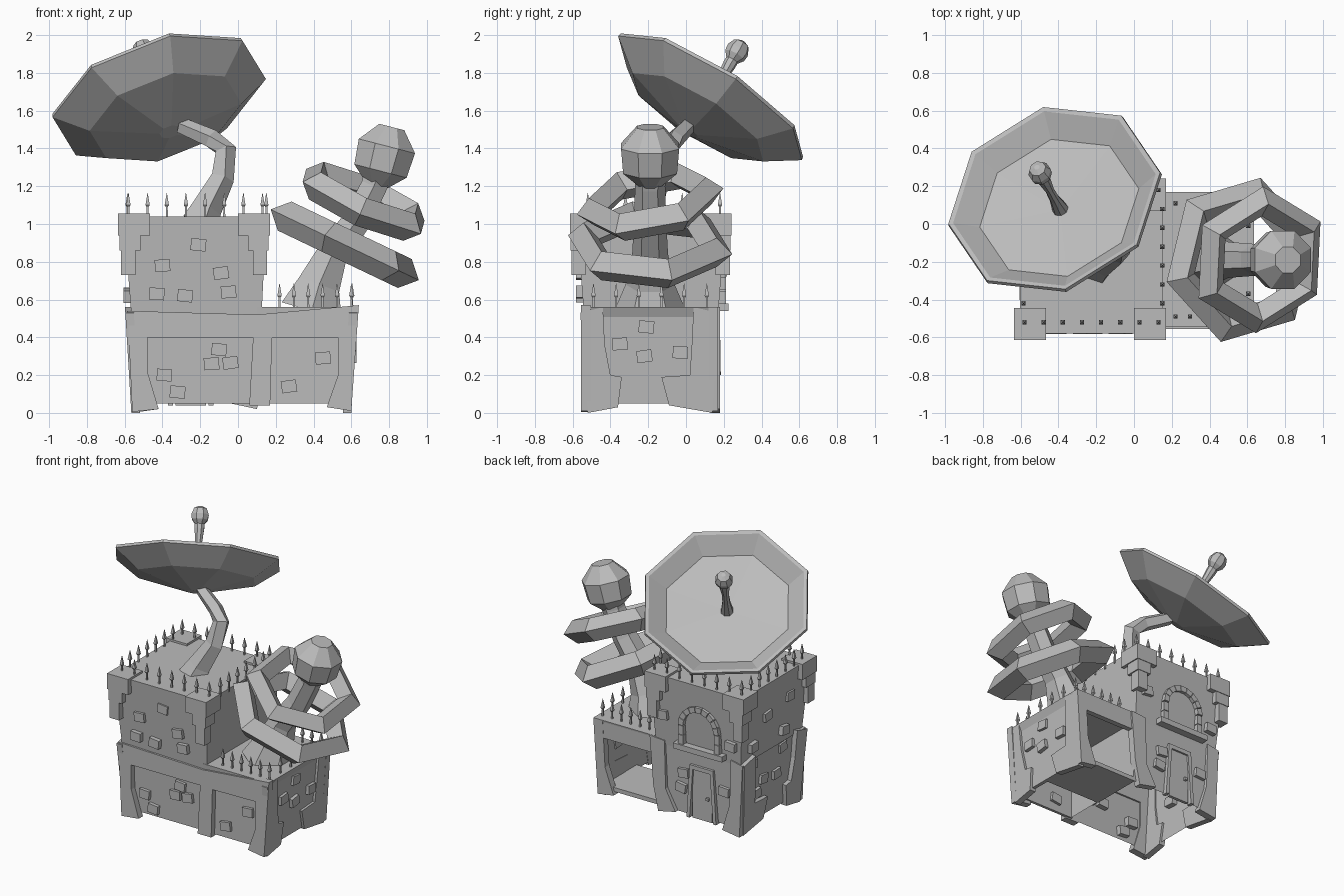
import bpy, bmesh, math
from mathutils import Vector

if "Cube" in bpy.data.objects:
    bpy.data.objects.remove(bpy.data.objects["Cube"])

GREY = (0.5, 0.5, 0.5, 1)
stone = bpy.data.materials.new("stone_grey")
stone.use_nodes = True
stone.diffuse_color = GREY
stone.node_tree.nodes["Principled BSDF"].inputs["Base Color"].default_value = GREY


def finish(name, bm):
    bmesh.ops.recalc_face_normals(bm, faces=bm.faces)
    mesh = bpy.data.meshes.new(name)
    bm.to_mesh(mesh)
    bm.free()
    mesh.materials.append(stone)
    ob = bpy.data.objects.new(name, mesh)
    bpy.context.collection.objects.link(ob)
    return ob


def loft(name, rings, bottom=True, top=True, closed=False):
    """Skin a list of equal-length point rings."""
    bm = bmesh.new()
    vs = [[bm.verts.new(p) for p in r] for r in rings]
    pairs = list(zip(vs, vs[1:])) + ([(vs[-1], vs[0])] if closed else [])
    n = len(vs[0])
    for a, b in pairs:
        for i in range(n):
            j = (i + 1) % n
            bm.faces.new((a[i], a[j], b[j], b[i]))
    if bottom and not closed:
        bm.faces.new(vs[0])
    if top and not closed:
        bm.faces.new(vs[-1])
    return finish(name, bm)


def prism(name, pts, axis, a, b):
    """Extrude an outline along x or y from a to b."""
    place = (lambda d, p: (d, p[0], p[1])) if axis == "x" else (lambda d, p: (p[0], d, p[1]))
    return loft(name, [[place(d, p) for p in pts] for d in (a, b)])


def rect(x0, x1, y0, y1, z):
    return [(x0, y0, z), (x1, y0, z), (x1, y1, z), (x0, y1, z)]


def box(name, x0, x1, y0, y1, z0, z1):
    return loft(name, [rect(x0, x1, y0, y1, z0), rect(x0, x1, y0, y1, z1)])


def circle(c, axis, r, n, turn=0.0, ref=Vector((1, 0, 0))):
    """Polygon ring round an axis; ref fixes the zero angle."""
    axis = Vector(axis).normalized()
    u = (ref - axis * ref.dot(axis)).normalized()
    v = axis.cross(u)
    angs = [turn + math.tau * i / n for i in range(n)]
    return [Vector(c) + u * r * math.cos(t) + v * r * math.sin(t) for t in angs]


def lathe(name, c, axis, profile, n, turn=0.0, ref=Vector((1, 0, 0))):
    axis = Vector(axis).normalized()
    return loft(name, [circle(Vector(c) + axis * h, axis, r, n, turn, ref) for r, h in profile])


def tube(name, path, radii, n=4, turn=math.pi / 4):
    path = [Vector(p) for p in path]
    last = len(path) - 1
    rings = [circle(p, path[min(i + 1, last)] - path[max(i - 1, 0)], radii[i], n, turn,
                    Vector((0, 1, 0))) for i, p in enumerate(path)]
    return loft(name, rings)


# Tower walls, open underneath, and hollow wing
loft("tower_upper", [rect(-.565, .125, -.54, .17, .52), rect(-.605, .15, -.58, .21, 1.04)], bottom=False)
loft("tower_lower", [rect(-.54, .13, -.51, .15, .05), rect(-.56, .13, -.52, .165, .54)],
     bottom=False, top=False)
box("wing_front_wall", .12, .59, -.515, -.495, .05, .54)
loft("wing_end_wall", [rect(.56, .585, -.505, .14, .05), rect(.59, .615, -.515, .16, .54)])
box("wing_floor", .12, .57, -.23, .15, .05, .08)
loft("wing_roof", [rect(.1, .61, -.54, .16, .5), rect(.1, .635, -.545, .17, .56)])

# Front frame with two recessed bays
prism("front_frame", [(-.585, .54), (.1, .52), (.64, .57), (.6, .01), (.47, .03), (.53, .2),
      (.53, .4), (.18, .395), (.17, .04), (.06, .04), (.08, .4), (-.48, .4), (-.48, .22),
      (-.42, .02), (-.56, .005)], "y", -.555, -.505)

# Stepped corner piers on both ends, leaning in towards the ground
front_pier = [(-.56, .53), (-.44, .56), (-.43, .36), (-.4, .2), (-.34, .19), (-.36, .03), (-.52, 0)]
back_pier = [(.17, .53), (.04, .56), (.03, .35), (.02, .2), (-.13, .19), (-.09, .04), (.14, 0)]
for side, s, foot in (("left", 1, .555), ("right", -1, .52)):
    for end, outline in (("front", front_pier), ("back", back_pier)):
        loft(f"{side}_{end}_pier", [[(s * (foot + d + .06 * z), y, z) for y, z in outline]
                                    for d in (0, .045)])

# Back piers
prism("back_corner_pier", [(-.585, .53), (-.49, .55), (-.48, .22), (-.42, .02), (-.56, 0)], "y", .13, .18)
prism("back_middle_pier", [(.17, .56), (.05, .55), (.04, .2), (-.04, .05), (.1, .02), (.14, .2)],
      "y", .13, .18)
prism("back_wing_pier", [(.635, .56), (.56, .56), (.54, .22), (.47, .03), (.6, .01)], "y", .12, .17)
box("wing_back_lintel", .14, .61, .13, .168, .43, .56)

# Stepped quoins on the tower's top corners
for sx, cx in ((-1, -.635), (1, .17)):
    for sy, cy in ((-1, -.615), (1, .24)):
        for k, (size, z0, z1) in enumerate(((.17, .94, 1.055), (.11, .86, .94), (.075, .73, .86))):
            ox, oy = cx - sx * .008 * k, cy - sy * .004 * k
            xs, ys = sorted((ox, ox - sx * size)), sorted((oy, oy - sy * size))
            box("tower_quoin", *xs, *ys, z0, z1)


# Protruding wall stones
def stones(axis, face, out, spots):
    for i, (u, z) in enumerate(spots):
        t = math.radians((-6, 4, 8, -3)[i % 4])
        pts = [(u + x * math.cos(t) - y * math.sin(t), z + x * math.sin(t) + y * math.cos(t))
               for x, y in ((-.04, -.032), (.04, -.032), (.04, .032), (-.04, .032))]
        prism("wall_stone", pts, axis, face - out * .04, face + out * .022)


stones("y", -.56, -1, [(-.21, .89), (-.4, .78), (-.09, .74), (-.43, .63), (-.28, .62), (-.05, .64)])
stones("y", -.515, -1, [(-.1, .335), (-.14, .26), (-.04, .265), (-.39, .2), (-.32, .11),
                        (.45, .29), (.27, .14)])
stones("x", .605, 1, [(-.21, .455), (-.35, .365), (-.22, .3), (-.03, .32)])
stones("x", -.585, -1, [(-.1, .8), (-.36, .85), (-.3, .62), (.06, .63)])
stones("x", -.55, -1, [(-.32, .48), (.02, .48), (-.1, .33), (-.25, .31), (-.02, .25)])
stones("y", .19, 1, [(.05, .75), (-.5, .66)])
stones("y", .16, 1, [(-.1, .35), (-.43, .3), (-.08, .24)])

# Arched back window with voussoirs and sill
WX, WZ = -.25, .72
bars = 9
for i in range(bars):
    a, b = (math.pi * (i + e) / bars for e in (.04, .96))
    prism("arch_stone", [(WX + r * math.cos(t), WZ + r * math.sin(t))
          for r, t in ((.125, a), (.165, a), (.165, b), (.125, b))], "y", .15, .218)
for s in (-1, 1):
    for z in (.58, .65):
        x0, x1 = sorted((WX + s * .125, WX + s * .165))
        box("window_jamb", x0, x1, .15, .212, z, z + .066)
box("window_sill", WX - .2, WX + .2, .15, .225, .54, .58)

# Back door with frame and knob
prism("door_frame", [(-.37, .04), (-.345, .04), (-.32, .4), (-.18, .4), (-.155, .04), (-.13, .04),
      (-.155, .43), (-.345, .43)], "y", .14, .18)
box("door_panel", -.33, -.17, .145, .167, .04, .4)
box("door_knob", -.31, -.29, .15, .185, .2, .22)


# Spiked railings round both roofs
def spike(x, y, z):
    lathe("roof_spike", (x, y, z), (0, 0, 1),
          [(.008, -.02), (.007, .05), (.016, .06), (.001, .125)], 4, math.pi / 4)


for i in range(8):
    t = i / 7
    spike(-.58 + .71 * t, -.52, 1.04)
    spike(-.58 + .71 * t, .18, 1.04)
    if 0 < i < 7:
        spike(.15, -.52 + .7 * t, 1.04)
        spike(-.585, -.52 + .7 * t, 1.04)
for i in range(6):
    spike(.22 + .076 * i, -.49, .56)
    spike(.22 + .076 * i, .11, .56)
    if 0 < i < 5:
        spike(.605, -.49 + .12 * i, .56)

# Dish on its bent stem
tube("dish_stem", [(-.2, -.22, 1.0), (-.17, -.2, 1.08), (-.085, -.15, 1.24), (-.065, -.1, 1.39),
     (-.14, -.06, 1.45), (-.3, .01, 1.52)], [.11, .085, .065, .058, .052, .045], 5)
dish_c, dish_n = (-.42, .132, 1.675), (-.27, .517, .813)
toward = Vector((.56, .135, .1))
lathe("dish", dish_c, dish_n, [(.06, -.23), (.42, -.135), (.59, -.01), (.585, .01), (.56, .005),
      (.44, -.09), (.02, -.11)], 8, 0, toward)
lathe("dish_feed", dish_c, (-.27, .48, .83), [(.045, -.12), (.028, .0), (.024, .1), (.035, .2),
      (.035, .23), (.058, .26), (.062, .295), (.045, .335), (.015, .35)], 8, 0, toward)

# Coil mast: flared stem, two tilted hexagonal rings, faceted ball
MY = -.19
tube("coil_mast", [(.39, MY, .54), (.43, MY, .68), (.5, MY, .84), (.63, MY, 1.02), (.72, MY, 1.2),
     (.76, MY, 1.32)], [.19, .13, .095, .085, .08, .09], 6, 0)


def hex_ring(name, c, axis, radius, thick, turn):
    axis = Vector(axis).normalized()
    rings = []
    for p, o in zip(circle(c, axis, radius, 6, turn), circle((0, 0, 0), axis, 1, 6, turn)):
        rings.append([p + o * thick, p + axis * thick, p - o * thick, p - axis * thick])
    return loft(name, rings, closed=True)


hex_ring("lower_coil_ring", (.565, MY, .89), (.43, 0, .9), .365, .085, math.radians(15))
hex_ring("upper_coil_ring", (.665, MY, 1.12), (.4, -.18, .9), .315, .08, math.radians(27))
ball = [(.175 * math.sin(a), -.175 * math.cos(a)) for a in
        (math.radians(d) for d in (20, 62, 108, 155))]
lathe("coil_ball", (.775, MY, 1.36), (.25, 0, .97), ball, 8, math.pi / 8)
